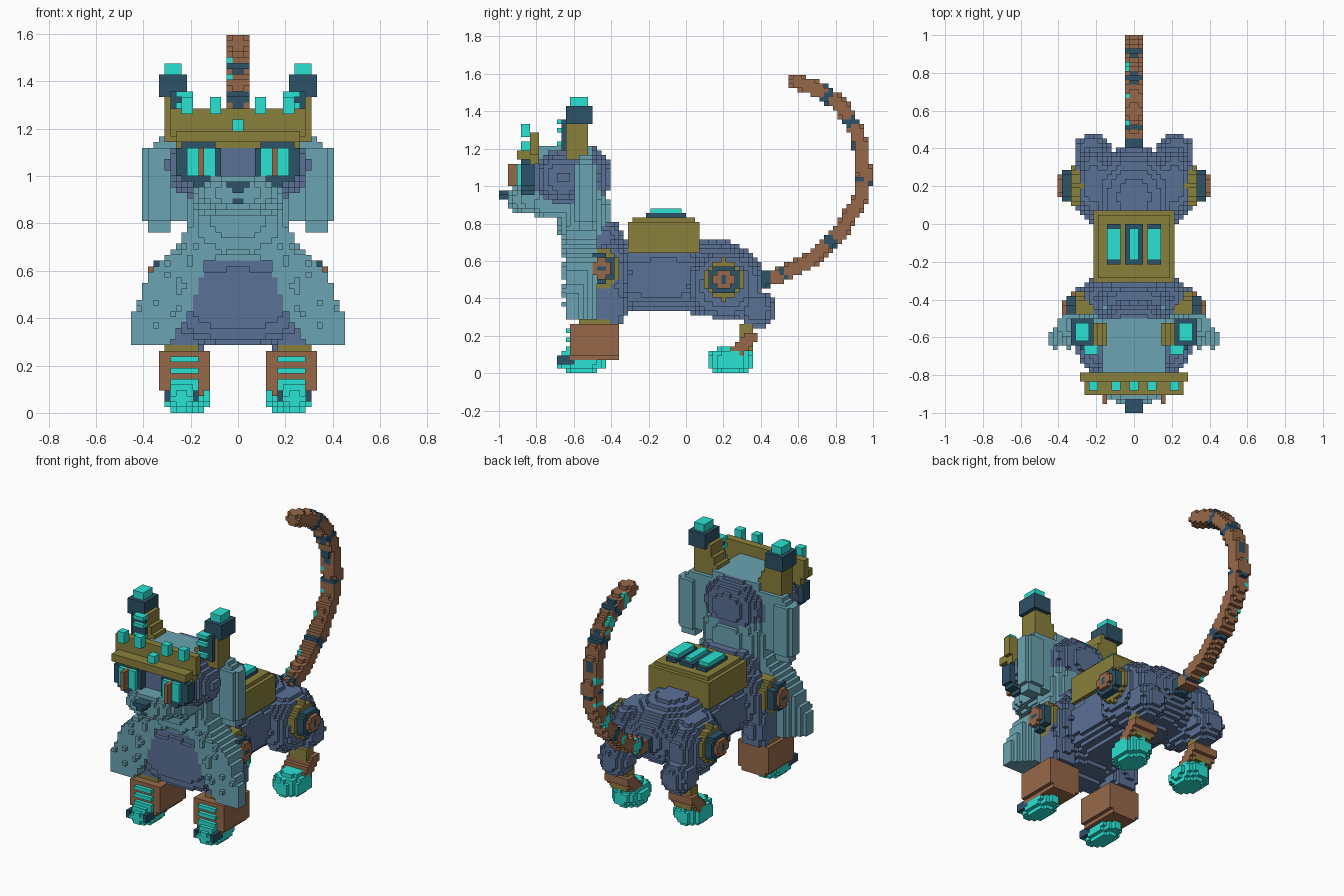
import bpy
import random
from math import hypot
from mathutils import Vector

random.seed(4)
V = 2 / 84          # edge length of one block
old = bpy.data.objects.get("Cube")
if old:
    bpy.data.objects.remove(old)

COLOURS = {"slate_blue": "5a7196", "pale_teal": "6ba4b2", "gold": "8a803c",
           "brown": "976949", "turquoise": "2ae2d4", "dark_blue": "2c5267"}
MATS = list(COLOURS)


def linear(h):
    s = [int(h[i:i + 2], 16) / 255 for i in (0, 2, 4)]
    return [c / 12.92 if c < 0.04 else ((c + 0.055) / 1.055) ** 2.4 for c in s] + [1]


for name, code in COLOURS.items():
    m = bpy.data.materials.new(name)
    m.use_nodes = True
    m.diffuse_color = linear(code)
    m.node_tree.nodes["Principled BSDF"].inputs["Base Color"].default_value = linear(code)

grid = {}           # block index -> (part, colour)


def fill(part, colour, x, y, z, test=None, mirror=False):
    """Fill the blocks of a box, optionally only where test(x, y, z) holds."""
    spans = [range(round(a / V), max(round(b / V), round(a / V) + 1)) for a, b in (x, y, z)]
    for i in spans[0]:
        for j in spans[1]:
            for k in spans[2]:
                c = colour
                if test:
                    hit = test((i + .5) * V, (j + .5) * V, (k + .5) * V)
                    if not hit:
                        continue
                    c = hit if isinstance(hit, str) else colour
                if k < 0:
                    continue
                grid[i, j, k] = (("left_" if mirror else "") + part, c)
                if mirror:
                    grid[-1 - i, j, k] = ("right_" + part, c)


def blob(part, colour, c, r, mirror=False, power=2):
    """Ellipsoid, boxier for a higher power."""
    fill(part, colour, *[(a - b, a + b) for a, b in zip(c, r)], mirror=mirror,
         test=lambda *p: sum(abs((q - a) / b) ** power for q, a, b in zip(p, c, r)) <= 1)


def disc(part, colour, x, y, z, r):
    fill(part, colour, x, (y - r, y + r), (z - r, z + r), mirror=True,
         test=lambda a, b, c: hypot(b - y, c - z) < r)


def along(z, pts):
    """Interpolate a value over height."""
    for (z0, a), (z1, b) in zip(pts, pts[1:]):
        if z <= z1:
            return a + (b - a) * max(0, (z - z0) / (z1 - z0))
    return pts[-1][1]


# Body
blob("body", "slate_blue", (0, -.13, .51), (.225, .46, .185), power=2.4)
blob("body", "slate_blue", (0, .14, .51), (.25, .275, .205))
blob("body", "slate_blue", (0, -.4, .53), (.31, .15, .23))
blob("chest", "slate_blue", (0, -.52, .48), (.31, .13, .2), power=2.5)

# Hind legs
blob("haunch", "slate_blue", (.21, .21, .47), (.11, .2, .18), True, 2.2)
blob("haunch", "slate_blue", (.22, .38, .34), (.095, .095, .1), True, 2.3)
fill("hind_ankle", "gold", (.16, .28), (.28, .36), (.12, .27), mirror=True)
fill("hind_ankle", "brown", (.14, .3), (.25, .38), (.1, .22), mirror=True,
     test=lambda x, y, z: .1 < y - z < .2)
blob("hind_paw", "turquoise", (.22, .238, .068), (.1, .125, .08), True)

# Front legs
blob("front_leg", "slate_blue", (.23, -.45, .36), (.09, .13, .14), True, 3)
fill("front_ankle", "gold", (.16, .31), (-.57, -.4), (.26, .29), mirror=True)
blob("front_paw", "turquoise", (.238, -.56, .07), (.078, .135, .08), True)
for x in (.167, .286):
    fill("front_claw", "dark_blue", (x, x + V), (-.69, -.6), (.05, .1), mirror=True)
fill("leg_guard", "brown", (.125, .33), (-.62, -.36), (.1, .262), mirror=True)
fill("leg_guard", "brown", (.148, .31), (-.62, -.36), (.08, .1), mirror=True)
for z in (.107, .167, .22):
    fill("guard_stripe", "turquoise", (.165, .287), (-.643, -.62), (z, z + .024), mirror=True)

# Hip and shoulder joints
for part, y, z, out in (("hip_joint", .2, .5, .4), ("shoulder_joint", -.46, .56, .38)):
    disc(part, "gold", (.21, out - .07), y, z, .108)
    disc(part, "dark_blue", (.25, out - .024), y, z, .083)
    disc(part, "brown", (.3, out), y, z, .054)
    disc(part, "dark_blue", (out - .024, out), y, z, .02)

# Saddle pack with lit bars
fill("saddle_pack", "gold", (-.205, .205), (-.3, .07), (.645, .81))
fill("saddle_pack", "gold", (-.18, .18), (-.28, .05), (.81, .833))
for x in (-.107, 0, .107):
    w = .048 if x == 0 else .036
    fill("pack_bar", "dark_blue", (x - w, x + w), (-.21, 0), (.833, .857))
    t = .024 if x == 0 else .036
    fill("pack_bar", "turquoise", (x - t, x + t), (-.19, -.02), (.857, .881))

# Mane: neck, side cape flaps and studs
blob("neck", "pale_teal", (0, -.55, .84), (.22, .14, .2), power=2.6)
blob("neck", "slate_blue", (0, -.43, .68), (.19, .09, .14), power=3)
OUTER = [(.28, .455), (.38, .455), (.45, .435), (.5, .41), (.56, .385), (.62, .345),
         (.66, .31), (.72, .245), (.8, .2)]
INNER = [(.3, .28), (.43, .2), (.62, .14), (.65, .14), (.67, 0)]


def cape(x, y, z):
    return (along(z, INNER) <= x <= along(z, OUTER) and (z > .33 or x > .25)
            and y < min(-.48, -.13 - x))


fill("cape", "pale_teal", (0, .46), (-.64, -.44), (.29, .8), cape, True)
for _ in range(20):
    z = random.uniform(.34, .72)
    x = random.uniform(along(z, INNER) + .03, along(z, OUTER) - .03)
    fill("cape", "pale_teal", (x, x + V), (-.667, -.64), (z, z + V), mirror=True)


# Head with hanging ear flaps, thinner along their rims
def ear_flap(x, y, z):
    thick = .06 if .29 < x < .38 and .81 < z < 1.12 else .032
    return (x + z < 1.5 and (x > .29 or z > .81) and (x < .38 or z > .8)
            and abs(y + .53) < thick)


fill("ear_flap", "pale_teal", (0, .405), (-.6, -.46), (.77, 1.17), ear_flap, True)
blob("head", "slate_blue", (0, -.65, 1.045), (.3, .185, .172), power=2.3)
blob("head", "slate_blue", (0, -.53, 1.05), (.21, .13, .17))
fill("head_top", "pale_teal", (-.17, .17), (-.78, -.5), (1.1, 1.226))
blob("muzzle", "pale_teal", (0, -.81, .93), (.17, .145, .078), power=2.6)
blob("muzzle", "pale_teal", (0, -.7, .9), (.2, .13, .062), power=4)
fill("nose", "dark_blue", (-.048, .048), (-1, -.9), (.952, .976))
fill("nose", "dark_blue", (-.024, .024), (-1, -.9), (.929, .952))
fill("mouth", "dark_blue", (-.03, .03), (-.952, -.9), (.88, .905))

# Goggle eyes
fill("eye", "dark_blue", (.07, .262), (-.881, -.81), (.95, 1.17), mirror=True,
     test=lambda x, y, z: hypot(x - .16, z - 1.06) < .104)
fill("eye", "turquoise", (.095, .215), (-.905, -.86), (1, 1.12), mirror=True)
fill("eye", "brown", (.143, .167), (-.952, -.86), (1, 1.12), mirror=True)

# Brow band with gems
fill("brow_band", "gold", (-.285, .285), (-.833, -.785), (1.12, 1.286),
     lambda x, y, z: abs(x) < .262 or z > 1.16)
fill("brow_band", "gold", (-.262, .262), (-.905, -.785), (1.143, 1.19))
fill("brow_gem", "turquoise", (-.024, .024), (-.881, -.833), (1.19, 1.238))
for x in (.071, .19):
    fill("brow_gem", "turquoise", (x, x + .048), (-.881, -.833), (1.262, 1.333), mirror=True)

# Upright ears
fill("ear_post", "gold", (.14, .31), (-.64, -.525), (1.15, 1.357), mirror=True,
     test=lambda x, y, z: x > .2 or z < 1.2 + (x - .13) * 1.8)
fill("ear_inner", "dark_blue", (.19, .285), (-.667, -.64), (1.18, 1.36), mirror=True)
for z in (1.214, 1.286, 1.345):
    fill("ear_inner", "turquoise", (.19, .262), (-.69, -.64), (z, z + .024), mirror=True)
fill("ear_cap", "dark_blue", (.214, .333), (-.64, -.5), (1.345, 1.43), mirror=True)
fill("ear_tip", "turquoise", (.238, .31), (-.62, -.525), (1.43, 1.476), mirror=True)

# Tail: a tube of blocks along a smoothed path
KNOTS = [Vector(p) for p in ((.42, .5), (.5, .52), (.66, .6), (.82, .75), (.93, .93), (.957, 1.06),
                             (.92, 1.28), (.83, 1.43), (.72, 1.51), (.59, 1.56))]
PATH = [a.lerp(b, t / 8) for a, b in zip(KNOTS, KNOTS[1:]) for t in range(8)] + [KNOTS[-1]]
BANDS = {0, 1, 2, 3, 9, 21, 22, 38, 51, 52, 61, 62}
SPINE = {44, 45, 46, 50, 53, 60, 63}
LIGHTS = {10, 11, 12, 18, 27, 28, 34, 42, 54, 56, 57, 58, 66, 67, 68}


def tail(x, y, z):
    d, i = min(((p - Vector((y, z))).length, n) for n, p in enumerate(PATH))
    if d > .043 or (abs(x) > .024 and d > .036):
        return False
    if i in BANDS or (i in SPINE and abs(x) < .024):
        return "dark_blue"
    return "turquoise" if i in LIGHTS and x < -.024 else "brown"


fill("tail", "brown", (-.048, .048), (.4, 1), (.44, 1.595), tail)

# Turn the blocks into one mesh per part, keeping only exposed faces
parts = {}
for cell, (part, colour) in grid.items():
    parts.setdefault(part, []).append((cell, colour))
for part, cells in parts.items():
    index, faces, mats = {}, [], []
    for cell, colour in cells:
        for axis in range(3):
            for side in (0, 1):
                near = list(cell)
                near[axis] += 2 * side - 1
                if tuple(near) in grid:
                    continue
                u, w = (axis + 1) % 3, (axis + 2) % 3
                quad = []
                for du, dw in ((0, 0), (1, 0), (1, 1), (0, 1)):
                    p = list(cell)
                    p[axis] += side
                    p[u] += du
                    p[w] += dw
                    quad.append(index.setdefault(tuple(p), len(index)))
                faces.append(quad if side else quad[::-1])
                mats.append(MATS.index(colour))
    if not faces:
        continue
    mesh = bpy.data.meshes.new(part)
    mesh.from_pydata([Vector(p) * V for p in index], [], faces)
    used = sorted(set(mats))
    for n in used:
        mesh.materials.append(bpy.data.materials[MATS[n]])
    for poly, n in zip(mesh.polygons, mats):
        poly.material_index = used.index(n)
    bpy.context.collection.objects.link(bpy.data.objects.new(part, mesh))
